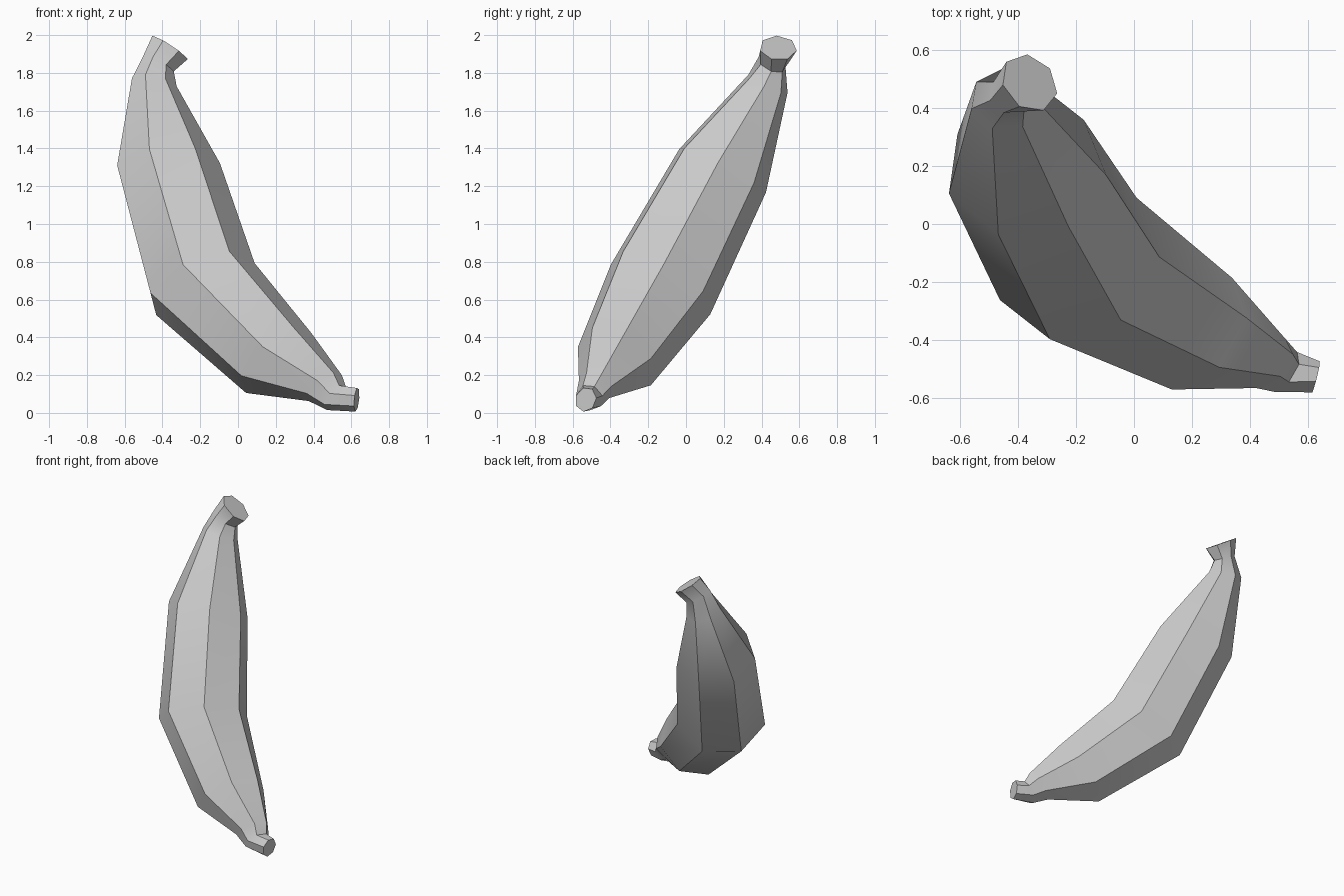
import bpy, bmesh, math
from mathutils import Vector

if "Cube" in bpy.data.objects:
    bpy.data.objects.remove(bpy.data.objects["Cube"])

SIDES = 7

# Seven-sided cross-sections along the curved spine, blossom tip to stem top:
# (centre, first half-axis, second half-axis)
sections = [
    ((.628, -.531, .071), (-.011, -.051, .021), (.010, .024, .061)),   # tip face
    ((.515, -.51, .082), (-.03, -.07, .021), (.05, .01, .064)),        # tip neck
    ((.455, -.48, .138), (-.033, -.087, .032), (.09, .01, .07)),       # lower shoulder
    ((.20, -.369, .28), (-.069, -.203, .07), (.177, 0, .163)),
    ((-.194, -.131, .679), (-.097, -.267, .106), (.267, -.044, .141)),
    ((-.374, .189, 1.289), (-.095, -.225, .107), (.264, -.073, .058)),
    ((-.445, .43, 1.74), (-.045, -.10, .05), (.113, -.04, 0)),         # upper shoulder
    ((-.42, .455, 1.85), (-.03, -.07, .035), (.075, -.02, -.035)),     # stem base
    ((-.361, .488, 1.932), (-.035, -.082, .04), (.09, -.056, -.051)),  # stem top
]


def add_ring(bm, centre, u, v):
    c, u, v = Vector(centre), Vector(u), Vector(v)
    angles = [math.tau * k / SIDES for k in range(SIDES)]
    return [bm.verts.new(c + u * math.cos(a) + v * math.sin(a)) for a in angles]


# Skin the sections into one closed fruit
bm = bmesh.new()
rings = [add_ring(bm, *s) for s in sections]
for low, high in zip(rings, rings[1:]):
    for k in range(SIDES):
        n = (k + 1) % SIDES
        bm.faces.new((low[k], low[n], high[n], high[k]))
bm.faces.new(rings[0])
bm.faces.new(rings[-1])
bmesh.ops.recalc_face_normals(bm, faces=bm.faces)

mesh = bpy.data.meshes.new("banana")
bm.to_mesh(mesh)
bm.free()
banana = bpy.data.objects.new("banana", mesh)
bpy.context.collection.objects.link(banana)

# Smooth along the length, crisp along the seven ridges
bpy.context.view_layer.objects.active = banana
banana.select_set(True)
bpy.ops.object.shade_smooth_by_angle(angle=math.radians(35))
